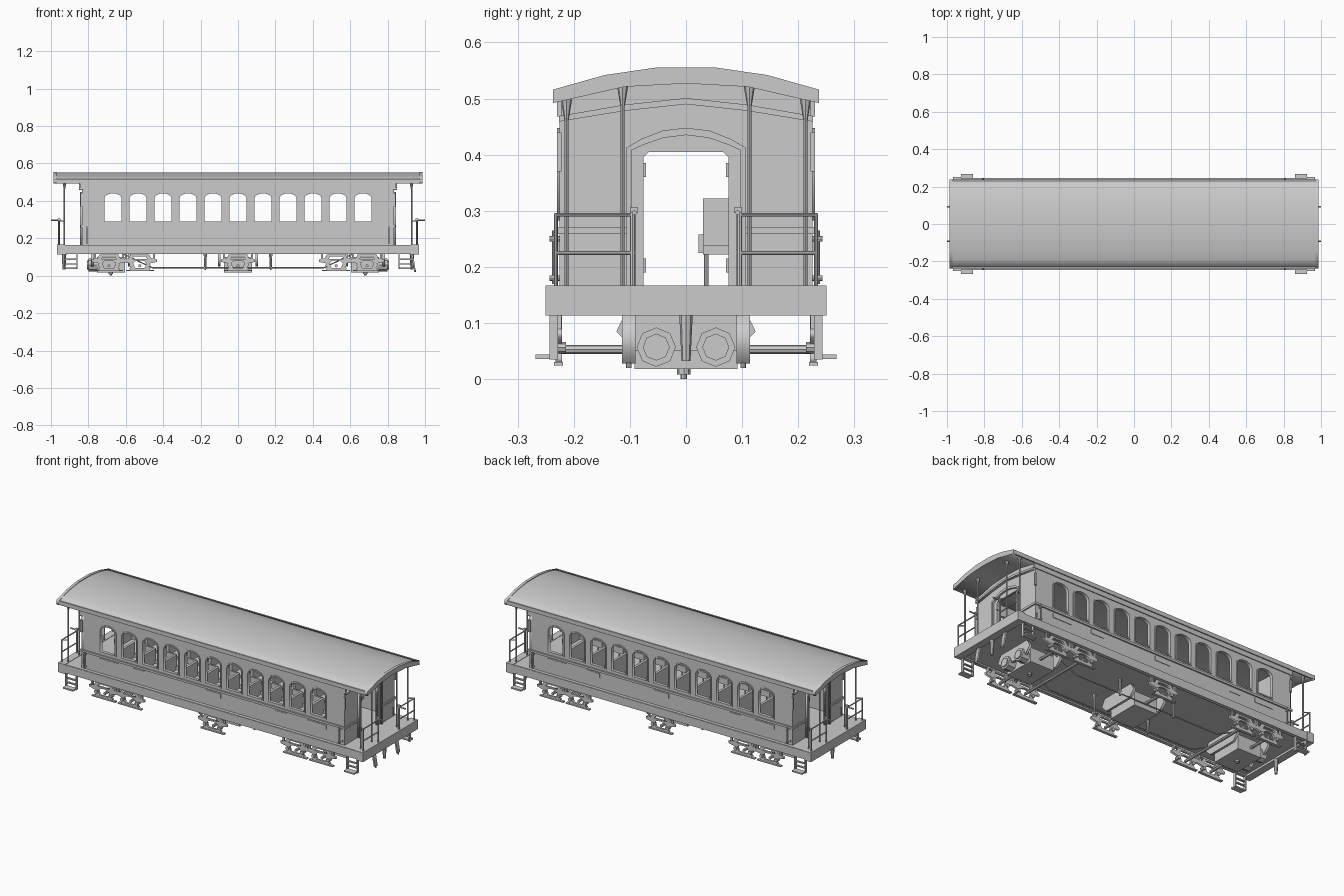
import bpy, math
from mathutils import Matrix, Vector

XZ = Matrix(((1, 0, 0), (0, 0, -1), (0, 1, 0))).to_4x4()   # profile seen from the front
YZ = Matrix(((0, 0, 1), (1, 0, 0), (0, 1, 0))).to_4x4()    # profile seen from the right


def box(name, x0, x1, y0, y1, z0, z1):
    v = [(x, y, z) for x in (x0, x1) for y in (y0, y1) for z in (z0, z1)]
    f = [(0, 1, 3, 2), (4, 6, 7, 5), (0, 4, 5, 1), (2, 3, 7, 6), (0, 2, 6, 4), (1, 5, 7, 3)]
    me = bpy.data.meshes.new(name)
    me.from_pydata(v, [], f)
    ob = bpy.data.objects.new(name, me)
    bpy.context.collection.objects.link(ob)
    return ob


def rod(name, a, b, r, n=8, r2=None):
    a, b = Vector(a), Vector(b)
    bpy.ops.mesh.primitive_cone_add(vertices=n, radius1=r, radius2=r if r2 is None else r2,
                                    depth=(b - a).length, location=(a + b) / 2,
                                    rotation=(b - a).to_track_quat('Z', 'Y').to_euler())
    ob = bpy.context.object
    ob.name = name
    return ob


def plate(name, loops, plane, at, thick):
    """Flat plate from 2D loops (inner loops become holes), centred on `at` along its normal."""
    cu = bpy.data.curves.new(name, 'CURVE')
    cu.dimensions, cu.fill_mode, cu.extrude = '2D', 'BOTH', thick / 2
    for pts in loops:
        s = cu.splines.new('POLY')
        s.points.add(len(pts) - 1)
        for p, (x, y) in zip(s.points, pts):
            p.co = (x, y, 0, 1)
        s.use_cyclic_u = True
    tmp = bpy.data.objects.new(name + "_curve", cu)
    bpy.context.collection.objects.link(tmp)
    me = bpy.data.meshes.new_from_object(tmp.evaluated_get(bpy.context.evaluated_depsgraph_get()))
    bpy.data.objects.remove(tmp)
    ob = bpy.data.objects.new(name, me)
    bpy.context.collection.objects.link(ob)
    off = (0, at, 0) if plane is XZ else (at, 0, 0)
    me.transform(Matrix.Translation(off) @ plane)
    return ob


def sym(half):
    """Complete a right-hand half profile by mirroring it."""
    return half + [(-x, z) for x, z in reversed(half) if x > 1e-6]


def arched(cx, hw, z0, z1, rise, n=8):
    arc = [(cx + hw * math.cos(math.pi * i / n), z1 + rise * math.sin(math.pi * i / n)) for i in range(n + 1)]
    return [(cx - hw, z0), (cx + hw, z0)] + arc


SIDES = (-1, 1)
WIN = [-0.668 + i * 0.1336 for i in range(11)]

# --- roof: faceted arched shell with raised rims at both ends
def arch(d):
    top = [(0.233, 0.513 + d), (0.19, 0.528 + d), (0.145, 0.539 + d), (0.1, 0.546 + d), (0.055, 0.551 + d)]
    return top

under = [(-0.233, 0.495), (-0.11, 0.522), (0, 0.528), (0.11, 0.522), (0.233, 0.495)]
plate("roof", [under + arch(0) + [(-y, z) for y, z in reversed(arch(0))]], YZ, 0, 1.95)
rim_under = [(-0.237, 0.492), (-0.11, 0.521), (0, 0.527), (0.11, 0.521), (0.237, 0.492)]
rim_top = [(0.237, 0.516), (0.145, 0.542), (0.055, 0.555)]
for s in SIDES:
    plate("roof_end_rim", [rim_under + rim_top + [(-y, z) for y, z in reversed(rim_top)]], YZ, s * 0.979, 0.016)
    box("roof_eave", -0.971, 0.971, s * 0.231, s * 0.237, 0.493, 0.516)

# --- floor frame and end beams
box("floor", -0.955, 0.955, -0.244, 0.244, 0.125, 0.165)
for s in SIDES:
    box("end_beam", s * 0.925, s * 0.968, -0.25, 0.25, 0.113, 0.167)
    box("side_sill", -0.925, 0.925, s * 0.226, s * 0.246, 0.117, 0.163)

# --- side walls with arched windows, trim and grab rails
for s in SIDES:
    wall = [(-0.835, 0.165), (0.835, 0.165), (0.835, 0.5), (-0.835, 0.5)]
    plate("side_wall", [wall] + [arched(x, 0.046, 0.29, 0.413, 0.027) for x in WIN], XZ, s * 0.218, 0.014)
    for x in WIN:
        plate("window_frame", [arched(x, 0.053, 0.283, 0.413, 0.035), arched(x, 0.046, 0.29, 0.413, 0.027)],
              XZ, s * 0.226, 0.007)
    box("belt_rail", -0.84, 0.84, s * 0.222, s * 0.233, 0.259, 0.271)
    box("cornice", -0.845, 0.845, s * 0.222, s * 0.23, 0.468, 0.5)
    for x, w in ((-0.66, 0.06), (-0.47, 0.035), (0, 0.05), (0.43, 0.04), (0.66, 0.06)):
        box("side_panel", x - w, x + w, s * 0.224, s * 0.228, 0.226, 0.25)
    for e in SIDES:
        x = e * 0.808
        rod("grab_rail", (x, s * 0.236, 0.17), (x, s * 0.236, 0.265), 0.003)
        for z in (0.18, 0.25):
            rod("grab_rail_mount", (x, s * 0.223, z), (x, s * 0.243, z), 0.005)
        box("end_lamp_bracket", e * 0.828, e * 0.842, s * 0.222, s * 0.23, 0.37, 0.44)

# --- end walls with open doorways
door = [(0.076, 0.165), (0.076, 0.395), (0.066, 0.405)]
wall_half = [(0.225, 0.165), (0.225, 0.495), (0.11, 0.521), (0, 0.527)]
frame_half = [(0.107, 0.165), (0.107, 0.412), (0.08, 0.428), (0.042, 0.443), (0, 0.448)]
inner = [(0.097, 0.165), (0.097, 0.408), (0.075, 0.418), (0.04, 0.43), (0, 0.435)]
door_cut = [(-y, z) for y, z in door] + list(reversed(door))
for s in SIDES:
    plate("end_wall", [sym(wall_half) + door_cut], YZ, s * 0.828, 0.014)
    plate("door_frame", [sym(frame_half) + [(-y, z) for y, z in inner] + inner[-2::-1]], YZ, s * 0.839, 0.014)
    # gabled moulding above the door
    plate("end_moulding", [[(-0.226, 0.459), (-0.11, 0.478), (0, 0.49), (0.11, 0.478), (0.226, 0.459),
                            (0.226, 0.469), (0.11, 0.489), (0, 0.501), (-0.11, 0.489), (-0.226, 0.469)]],
          YZ, s * 0.84, 0.02)
    for t in SIDES:
        box("end_belt_rail", s * 0.83, s * 0.842, t * 0.107, t * 0.233, 0.259, 0.271)
        for z in (0.19, 0.36):
            box("door_hinge", s * 0.825, s * 0.838, t * 0.071, t * 0.077, z, z + 0.025)

# --- platform posts, railings and gate posts
for s in SIDES:
    for t in SIDES:
        for y, top in ((0.213, 0.498), (0.113, 0.522)):
            rod("roof_post", (s * 0.928, t * y, 0.165), (s * 0.928, t * y, top), 0.0038)
            rod("post_cap", (s * 0.928, t * y, top - 0.035), (s * 0.928, t * y, top), 0.004, 8, 0.01)
        for z in (0.293, 0.225):
            rod("end_railing", (s * 0.957, t * 0.09, z), (s * 0.957, t * 0.232, z), 0.0035)
        rod("side_railing", (s * 0.928, t * 0.213, 0.293), (s * 0.957, t * 0.232, 0.293), 0.0035)
        rod("railing_post", (s * 0.957, t * 0.232, 0.165), (s * 0.957, t * 0.232, 0.295), 0.0035)
        rod("gate_post", (s * 0.957, t * 0.095, 0.165), (s * 0.957, t * 0.095, 0.3), 0.005)
        box("gate_post_cap", s * 0.948, s * 0.964, t * 0.086, t * 0.1, 0.296, 0.307)
        rod("gate_hook", (s * 0.957, t * 0.092, 0.297), (s, t * 0.092, 0.297), 0.004)

# --- corner steps
for s in SIDES:
    for t in SIDES:
        for x in (0.86, 0.925):
            box("step_upright", s * (x - 0.003), s * (x + 0.003), t * 0.228, t * 0.243, 0.035, 0.125)
        for z in (0.06, 0.085):
            box("step_rung", s * 0.86, s * 0.925, t * 0.23, t * 0.242, z, z + 0.006)
        box("step_tread", s * 0.86, s * 0.925, t * 0.235, t * 0.268, 0.036, 0.044)

# --- bogie side frames and axles
outer = [(0.05, 0.028), (0.058, 0.038), (0.046, 0.046), (0.055, 0.066), (0.092, 0.074), (0.092, 0.086),
         (0.06, 0.094), (0.05, 0.113)]
hole = [(0.026, 0.042), (0.036, 0.068), (0.022, 0.079), (0, 0.082)]
slot = [(0.04, 0.09), (0.03, 0.104)]
for x in (-0.69, -0.525, 0.0, 0.525, 0.69):
    for t in SIDES:
        loops = [[(x + a, z) for a, z in sym(p)] for p in (outer, hole, slot)]
        plate("side_frame", loops, XZ, t * 0.227, 0.012)
        box("frame_foot_bar", x - 0.075, x + 0.075, t * 0.219, t * 0.235, 0.024, 0.031)
        for e in SIDES:
            rod("frame_journal", (x + e * 0.047, t * 0.214, 0.056), (x + e * 0.047, t * 0.24, 0.056), 0.01)
            box("frame_hanger", x + e * 0.075 - 0.005, x + e * 0.075 + 0.005, t * 0.222, t * 0.232, 0.08, 0.125)
    rod("axle", (x, -0.226, 0.053), (x, 0.226, 0.053), 0.008)

# --- underfloor boxes, bolsters, cylinders and pivots
bolster = [(0.09, 0.05), (0.124, 0.085), (0.112, 0.11), (0.1, 0.126)]
for c in (-0.68, 0, 0.68):
    box("underfloor_box", c - 0.075, c + 0.075, -0.092, 0.092, 0.018, 0.1)
    for e in SIDES:
        plate("bolster", [sym(bolster)], YZ, c + e * 0.1, 0.014)
for s in SIDES:
    rod("pivot_plate", (s * 0.68, -0.004, 0.008), (s * 0.68, -0.004, 0.019), 0.012)
    rod("pivot_bolt", (s * 0.68, -0.004, 0), (s * 0.68, -0.004, 0.01), 0.006)
    for t in SIDES:
        rod("air_cylinder", (s * 0.75, t * 0.053, 0.057), (s * 0.80, t * 0.053, 0.057), 0.035)
        rod("cylinder_cap", (s * 0.80, t * 0.053, 0.057), (s * 0.806, t * 0.053, 0.057), 0.024)
    rod("coupler_pin", (s * 0.93, 0, 0.032), (s * 0.93, 0, 0.115), 0.008, 8, 0.012)

# slanted hoses below the right-hand end
for t in SIDES:
    plate("brake_hose", [[(0.942, 0.028), (0.95, 0.028), (0.936, 0.115), (0.926, 0.115)]], XZ, t * 0.102, 0.024)
    rod("hose_tip", (0.946, t * 0.102, 0.02), (0.946, t * 0.102, 0.03), 0.005)

# --- truss rods with queen posts
for t in SIDES:
    y = t * 0.1
    rod("truss_rod", (-0.46, y, 0.043), (0.46, y, 0.043), 0.0035)
    for s in SIDES:
        rod("truss_rod_end", (s * 0.46, y, 0.043), (s * 0.62, y, 0.12), 0.0035)
        rod("queen_post", (s * 0.175, y, 0.03), (s * 0.175, y, 0.126), 0.005, 8, 0.009)

# --- seats: double on one side of the aisle, single on the other, in line with the window pillars
for i in range(10):
    x = (WIN[i] + WIN[i + 1]) / 2
    for y0, y1 in ((0.03, 0.205), (-0.205, -0.085)):
        box("seat_back", x - 0.007, x + 0.007, y0, y1, 0.222, 0.322)
        box("seat_cushion", x - 0.007, x + 0.055, y0, y1, 0.222, 0.238)
        inner_y = min((y0, y1), key=abs)
        box("seat_arm", x - 0.005, x + 0.05, inner_y - 0.008, inner_y + 0.002, 0.225, 0.258)
        rod("seat_leg", (x + 0.02, inner_y + 0.006 * (1 if y0 > 0 else -1), 0.165),
            (x + 0.02, inner_y + 0.006 * (1 if y0 > 0 else -1), 0.222), 0.004)
